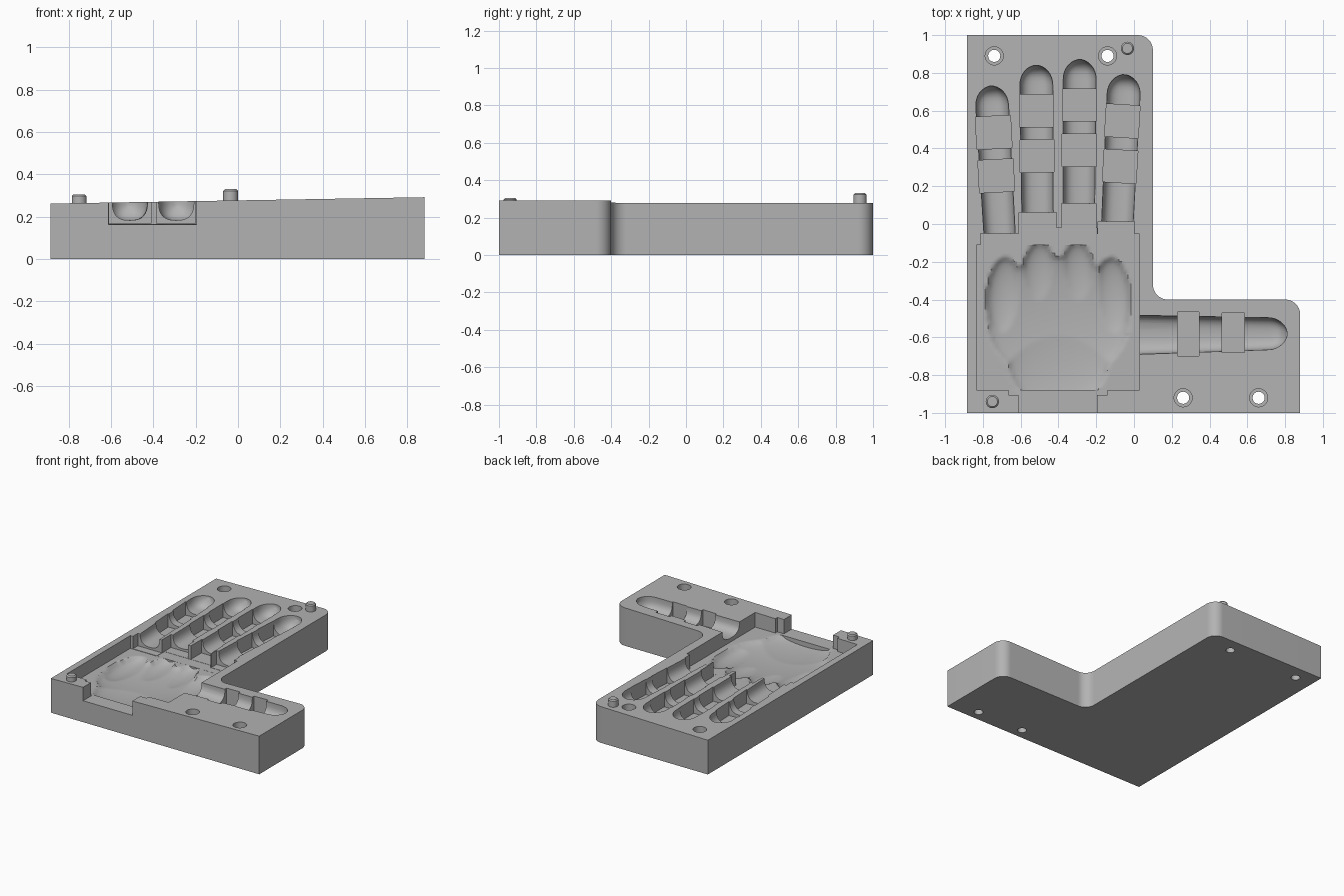
import bpy, bmesh
from math import sin, cos, pi, radians, sqrt
from mathutils import Matrix, Vector

cube = bpy.data.objects.get("Cube")
if cube:
    bpy.data.objects.remove(cube, do_unlink=True)

grey = bpy.data.materials.new("mould_grey")
grey.use_nodes = True
grey.diffuse_color = (0.45, 0.45, 0.45, 1)
grey.node_tree.nodes["Principled BSDF"].inputs["Base Color"].default_value = grey.diffuse_color
TOP = 0.4       # cutters end here, above the block
FLOOR = 0.165   # palm pocket floor


def make_object(name, bm):
    bmesh.ops.recalc_face_normals(bm, faces=bm.faces)
    mesh = bpy.data.meshes.new(name)
    bm.to_mesh(mesh)
    bm.free()
    mesh.materials.append(grey)
    obj = bpy.data.objects.new(name, mesh)
    bpy.context.collection.objects.link(obj)
    return obj


def surface_z(x):
    return 0.277 + 0.017 * x


cutters = []


def add_cutter(name, bm):
    obj = make_object(name, bm)
    obj.hide_render = True
    cutters.append(obj)


def cut_box(name, x0, x1, y0, y1, floor, turn=0):
    bm = bmesh.new()
    bmesh.ops.create_cube(bm, size=1)
    place = (Matrix.Translation(((x0 + x1) / 2, (y0 + y1) / 2, (floor + TOP) / 2))
             @ Matrix.Rotation(radians(turn), 4, 'Z')
             @ Matrix.Diagonal((x1 - x0, y1 - y0, TOP - floor, 1)))
    bm.transform(place)
    add_cutter(name, bm)


def cylinder(x, y, radius, z0, z1):
    bm = bmesh.new()
    bmesh.ops.create_cone(bm, cap_ends=True, segments=32, radius1=radius, radius2=radius,
                          depth=z1 - z0, matrix=Matrix.Translation((x, y, (z0 + z1) / 2)))
    return bm


def cut_finger(name, base, tip, half_base, half_tip, floor):
    """Round-bottomed channel from base to a rounded tip."""
    base, tip = Vector(base), Vector(tip)
    length = (tip - base).length
    along = (tip - base) / length
    side = Vector((along.y, -along.x))
    nose = half_tip * 1.2
    stations = [(0, 0), (0.5 * (length - nose), 0)]
    stations += [(length - nose + nose * sin(a * pi / 16), sin(a * pi / 16)) for a in range(8)]
    stations.append((length, 0.992))
    bm = bmesh.new()
    rings = []
    for s, t in stations:
        half = (half_base + (half_tip - half_base) * s / length) * sqrt(1 - t * t)
        depth = (0.275 - floor) * (1 - 0.75 * t ** 4)
        pts = []
        for k in range(17):
            a = pi * k / 16
            u = abs(cos(a)) ** 0.75 * (1 if k < 8 else -1) if k != 8 else 0
            pts.append((u * half, 0.275 - depth * abs(sin(a)) ** 0.75))
        pts = [(half, TOP)] + pts + [(-half, TOP)]
        ring = []
        for u, z in pts:
            p = base + along * s + side * u
            ring.append(bm.verts.new((p.x, p.y, z)))
        rings.append(ring)
    n = len(rings[0])
    for a, b in zip(rings, rings[1:]):
        for i in range(n):
            j = (i + 1) % n
            bm.faces.new((a[i], a[j], b[j], b[i]))
    bm.faces.new(rings[0])
    bm.faces.new(rings[-1])
    add_cutter(name, bm)


# L-shaped block with a slightly sloping top
def arc(cx, cy, r, start, end):
    return [(cx + r * cos(radians(start + (end - start) * i / 10)),
             cy + r * sin(radians(start + (end - start) * i / 10))) for i in range(11)]


outline = [(-0.885, -1), (0.88, -1)]
outline += arc(0.80, -0.48, 0.08, 0, 90)
outline += arc(0.18, -0.32, 0.08, 270, 180)
outline += arc(0.02, 0.92, 0.08, 0, 90)
outline += [(-0.885, 1)]
bm = bmesh.new()
bottom = bm.faces.new([bm.verts.new((x, y, 0)) for x, y in outline])
raised = bmesh.ops.extrude_face_region(bm, geom=[bottom], use_keep_orig=True)
for v in raised["geom"]:
    if isinstance(v, bmesh.types.BMVert):
        v.co.z = surface_z(v.co.x)
block = make_object("mould_block", bm)

# Four fingers: base, tip, joint box centres along y, joint half width, turn
fingers = [
    ("little", (-0.71, -0.08), (-0.757, 0.73), (0.255, 0.485), 0.093, 3),
    ("ring", (-0.51, 0.0), (-0.518, 0.84), (0.36, 0.60), 0.090, 0.5),
    ("middle", (-0.292, 0.05), (-0.287, 0.87), (0.39, 0.63), 0.091, 0),
    ("index", (-0.09, -0.03), (-0.05, 0.79), (0.305, 0.545), 0.089, -3.5),
]
for name, base, tip, joints, half, turn in fingers:
    cut_finger(name + "_channel", base, tip, 0.083, 0.088, 0.183)
    for y in joints:
        x = base[0] + (tip[0] - base[0]) * (y - base[1]) / (tip[1] - base[1])
        cut_box(name + "_joint", x - half, x + half, y - 0.086, y + 0.086, 0.160, turn)

# Knuckle boxes, overlapping the palm pocket
cut_box("little_knuckle", -0.813, -0.60, -0.13, -0.05, 0.168)
cut_box("ring_knuckle", -0.61, -0.41, -0.04, 0.06, 0.167)
cut_box("middle_knuckle", -0.385, -0.20, -0.04, 0.108, 0.167)
cut_box("index_knuckle", -0.19, 0.003, -0.08, 0.012, 0.168)

# Thumb
cut_finger("thumb_channel", (0.0, -0.587), (0.81, -0.58), 0.104, 0.082, 0.195)
cut_box("thumb_joint", 0.23, 0.345, -0.70, -0.465, 0.160)
cut_box("thumb_tip_joint", 0.465, 0.585, -0.68, -0.47, 0.160)

# Upper strips of the palm pocket, wrist opening and collar slot
cut_box("palm_strip_middle", -0.61, -0.195, -0.13, -0.02, 0.1655)
cut_box("palm_strip_right", -0.21, 0.03, -0.13, -0.052, 0.1658)
cut_box("wrist_opening", -0.612, -0.195, -1.1, -0.86, 0.164)
cut_box("wrist_collar", -0.665, -0.14, -0.905, -0.87, 0.1645)


# Palm pocket with a hand-shaped hollow in its floor
def hollow(x, y):
    lobes = [(-0.40, -0.50, 0.375, 0.33), (-0.40, -0.68, 0.27, 0.30),
             (-0.68, -0.40, 0.10, 0.22), (-0.50, -0.32, 0.10, 0.22),
             (-0.30, -0.32, 0.10, 0.22), (-0.12, -0.40, 0.10, 0.22)]
    best = max(1 - ((x - cx) / rx) ** 2 - ((y - cy) / ry) ** 2 for cx, cy, rx, ry in lobes)
    return 0.05 * sqrt(max(best, 0)) if best < 1 else 0.05


bm = bmesh.new()
bmesh.ops.create_grid(bm, x_segments=56, y_segments=52, size=0.5)
for v in bm.verts:
    v.co.x = -0.4025 + 0.865 * v.co.x
    v.co.y = -0.495 + 0.77 * v.co.y
    v.co.z = FLOOR - hollow(v.co.x, v.co.y)
lifted = bmesh.ops.extrude_face_region(bm, geom=list(bm.faces), use_keep_orig=True)
for v in lifted["geom"]:
    if isinstance(v, bmesh.types.BMVert):
        v.co.z = TOP
add_cutter("palm_pocket", bm)

# Counterbored bolt holes
for x, y in [(-0.74, 0.89), (-0.14, 0.89), (0.26, -0.92), (0.66, -0.92)]:
    add_cutter("bolt_hole", cylinder(x, y, 0.032, -0.1, TOP))
    add_cutter("bolt_counterbore", cylinder(x, y, 0.048, 0.14, TOP))

# Carve the block
for cutter in cutters:
    mod = block.modifiers.new(cutter.name, 'BOOLEAN')
    mod.operation = 'DIFFERENCE'
    mod.solver = 'EXACT'
    mod.object = cutter
bpy.context.view_layer.update()
carved = bpy.data.meshes.new_from_object(block.evaluated_get(bpy.context.evaluated_depsgraph_get()))
block.modifiers.clear()
block.data = carved
for cutter in cutters:
    bpy.data.objects.remove(cutter, do_unlink=True)

# Locating pins with chamfered tops
pins = []
for name, x, y, top in [("back_pin", -0.035, 0.93, 0.33), ("front_pin", -0.75, -0.94, 0.305)]:
    bm = cylinder(x, y, 0.035, 0.24, top)
    rim = [e for e in bm.edges if all(v.co.z > top - 0.001 for v in e.verts)]
    bmesh.ops.bevel(bm, geom=rim, offset=0.008, segments=1, affect='EDGES')
    pins.append(make_object(name, bm))

bpy.ops.object.select_all(action='DESELECT')
for obj in [block] + pins:
    obj.select_set(True)
bpy.context.view_layer.objects.active = block
bpy.ops.object.shade_smooth_by_angle(angle=radians(32))
